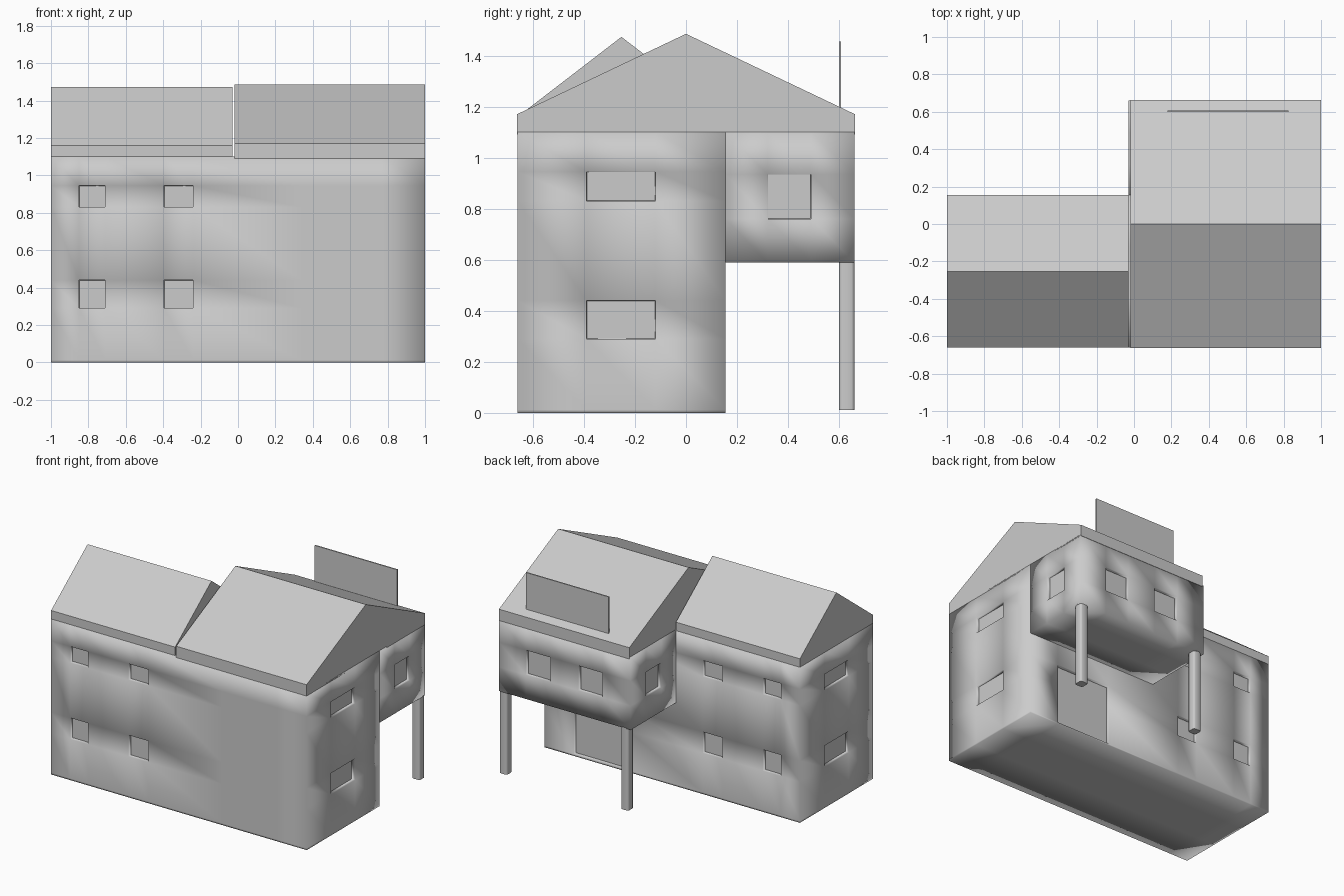
import bpy, bmesh
from mathutils import Vector

if "Cube" in bpy.data.objects:
    bpy.data.objects.remove(bpy.data.objects["Cube"])


def finish(bm, name):
    bmesh.ops.recalc_face_normals(bm, faces=bm.faces)
    mesh = bpy.data.meshes.new(name)
    bm.to_mesh(mesh)
    bm.free()
    obj = bpy.data.objects.new(name, mesh)
    bpy.context.collection.objects.link(obj)
    return obj


def box_bm(lo, hi):
    bm = bmesh.new()
    bmesh.ops.create_cube(bm, size=1)
    for v in bm.verts:
        v.co = Vector(lo[i] + (v.co[i] + 0.5) * (hi[i] - lo[i]) for i in range(3))
    return bm


def walled_block(name, lo, hi, openings, depth=0.025):
    """Box with recessed openings: (wall axis, wall side, horizontal range, z range)."""
    bm = box_bm(lo, hi)
    cuts = set()
    for axis, side, u, z in openings:
        cuts |= {(1 - axis, c) for c in u} | {(2, c) for c in z}
    for axis, c in sorted(cuts):
        no = Vector((0, 0, 0))
        no[axis] = 1
        bmesh.ops.bisect_plane(bm, geom=bm.verts[:] + bm.edges[:] + bm.faces[:],
                               plane_co=no * c, plane_no=no, dist=1e-5)
    bm.normal_update()
    for f in bm.faces:
        f.smooth = True
    for axis, side, u, z in openings:
        panes = []
        for f in bm.faces:
            m = f.calc_center_median()
            wall = hi[axis] if side > 0 else lo[axis]
            if (abs(m[axis] - wall) < 1e-4 and f.normal[axis] * side > 0.9
                    and u[0] < m[1 - axis] < u[1] and z[0] < m.z < z[1]):
                panes.append(f)
        bmesh.ops.inset_region(bm, faces=panes, use_boundary=True,
                               thickness=0.002, depth=-depth)
        for f in panes:
            f.smooth = False
        bm.normal_update()
    return finish(bm, name)


def gable_roof(name, x0, x1, profile):
    bm = bmesh.new()
    face = bm.faces.new([bm.verts.new((x0, y, z)) for y, z in profile])
    ext = bmesh.ops.extrude_face_region(bm, geom=[face], use_keep_orig=True)
    verts = [g for g in ext["geom"] if isinstance(g, bmesh.types.BMVert)]
    bmesh.ops.translate(bm, verts=verts, vec=(x1 - x0, 0, 0))
    return finish(bm, name)


# Main house with two rows of windows on every side and a back door
openings = []
for z in ((0.29, 0.44), (0.83, 0.945)):
    for side in (-1, 1):
        openings.append((0, side, (-0.39, -0.12), z))
        for u in ((-0.85, -0.71), (-0.395, -0.24)):
            openings.append((1, side, u, z))
openings.append((1, 1, (0.34, 0.77), (0.012, 0.44)))
walled_block("main_house", (-1, -0.66, 0), (1, 0.155, 1.1), openings)

# Raised back room
z = (0.76, 0.935)
walled_block("raised_room", (-0.03, 0.155, 0.59), (1, 0.66, 1.1), [
    (0, -1, (0.32, 0.49), z), (0, 1, (0.32, 0.49), z),
    (1, 1, (0.19, 0.38), z), (1, 1, (0.60, 0.79), z)])

# Support posts with softened corners
for name, x in (("left_post", -0.01), ("right_post", 0.94)):
    bm = box_bm((x, 0.6, 0.012), (x + 0.06, 0.66, 0.595))
    upright = [e for e in bm.edges if abs(e.verts[0].co.z - e.verts[1].co.z) > 0.1]
    bmesh.ops.bevel(bm, geom=upright, offset=0.012, segments=2, profile=0.5, affect='EDGES')
    for f in bm.faces:
        f.smooth = abs(f.normal.z) < 0.5
    finish(bm, name)

# Two gable roofs
gable_roof("left_roof", -1, -0.03,
           [(-0.66, 1.1), (0.155, 1.1), (0.155, 1.16), (-0.253, 1.473), (-0.66, 1.16)])
gable_roof("right_roof", -0.02, 1,
           [(-0.662, 1.09), (0.662, 1.09), (0.662, 1.17), (0, 1.485), (-0.662, 1.17)])

# Thin upright panel on the back roof slope
finish(box_bm((0.18, 0.599, 1.195), (0.825, 0.608, 1.455)), "roof_panel")
